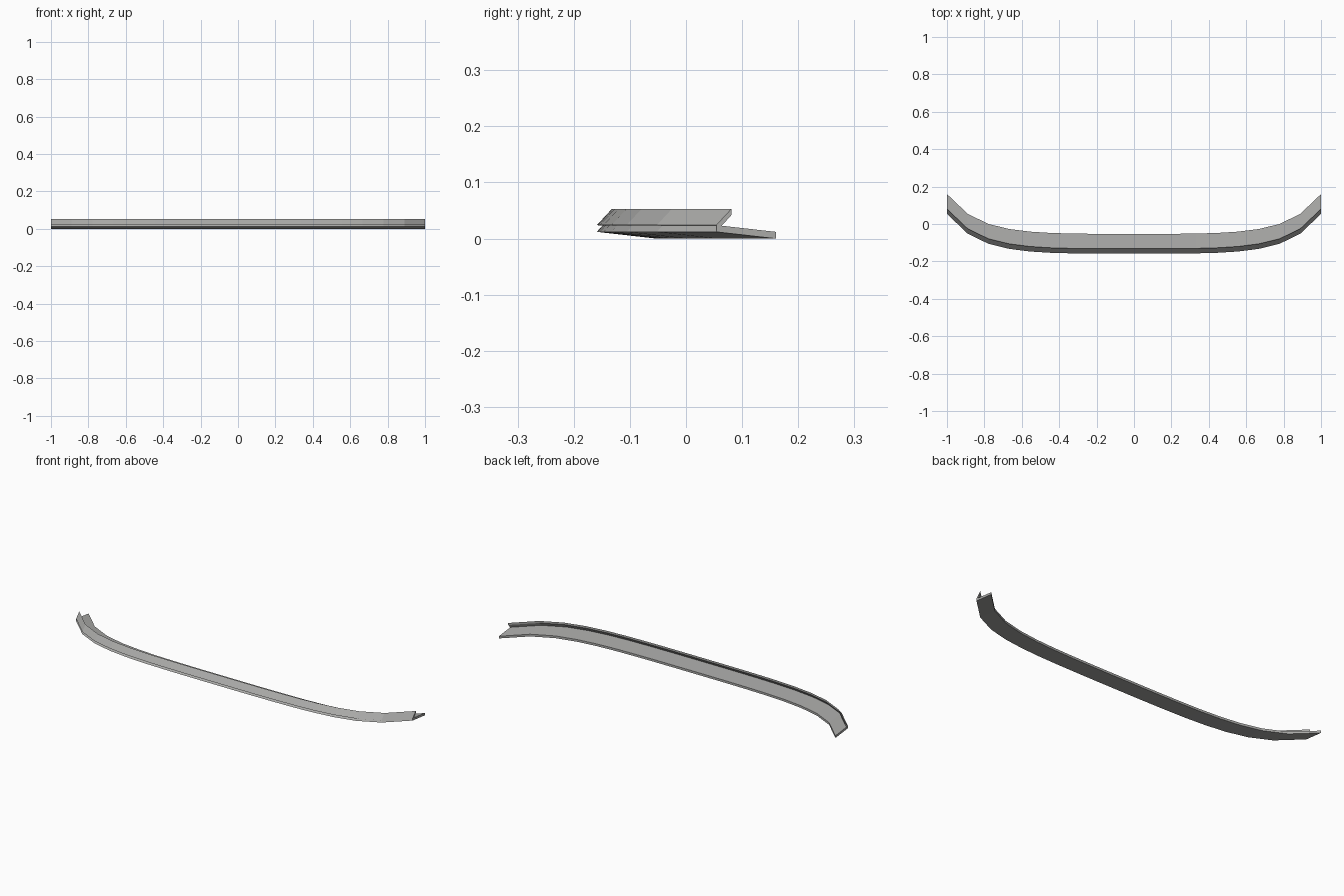
import bpy

if "Cube" in bpy.data.objects:
    bpy.data.objects.remove(bpy.data.objects["Cube"])

# Sweep-back of the lip from the middle (x=0) to the tip (x=1), in steps of 1/9
RISE = [0.0, 0.0, 0.0005, 0.002, 0.005, 0.012, 0.026, 0.053, 0.107, 0.213]
STATIONS = [(i / 9, RISE[abs(i)]) for i in range(-9, 10)]
FRONT_Y = -0.159

# Dark grey finish
grey = bpy.data.materials.new("dark_grey")
grey.diffuse_color = (0.4, 0.4, 0.39, 1.0)
grey.use_nodes = True
grey.node_tree.nodes["Principled BSDF"].inputs["Base Color"].default_value = grey.diffuse_color


def sweep(name, profile):
    """Sweep a four-point (y, z) profile along the lip, open at the front fold."""
    n = len(profile)
    verts = [(x, FRONT_Y + rise + y, z) for x, rise in STATIONS for y, z in profile]
    faces = []
    for s in range(len(STATIONS) - 1):
        a, b = s * n, (s + 1) * n
        for k in range(n - 1):
            faces.append((a + k, b + k, b + k + 1, a + k + 1))
    last = (len(STATIONS) - 1) * n
    faces.append(tuple(range(n)))                          # left end cap
    faces.append(tuple(reversed(range(last, last + n))))   # right end cap
    mesh = bpy.data.meshes.new(name)
    mesh.from_pydata(verts, [], faces)
    mesh.materials.append(grey)
    mesh.update()
    obj = bpy.data.objects.new(name, mesh)
    bpy.context.collection.objects.link(obj)
    return obj


# Upper flange, leaning back from the front fold
sweep("upper_flange", [(0, 0.024), (0.027, 0.053), (0.027, 0.042), (0, 0.012)])

# Flat splitter plate, sloping gently down to the rear
sweep("splitter_plate", [(0, 0.024), (0.106, 0.012), (0.106, 0.0), (0, 0.012)])
